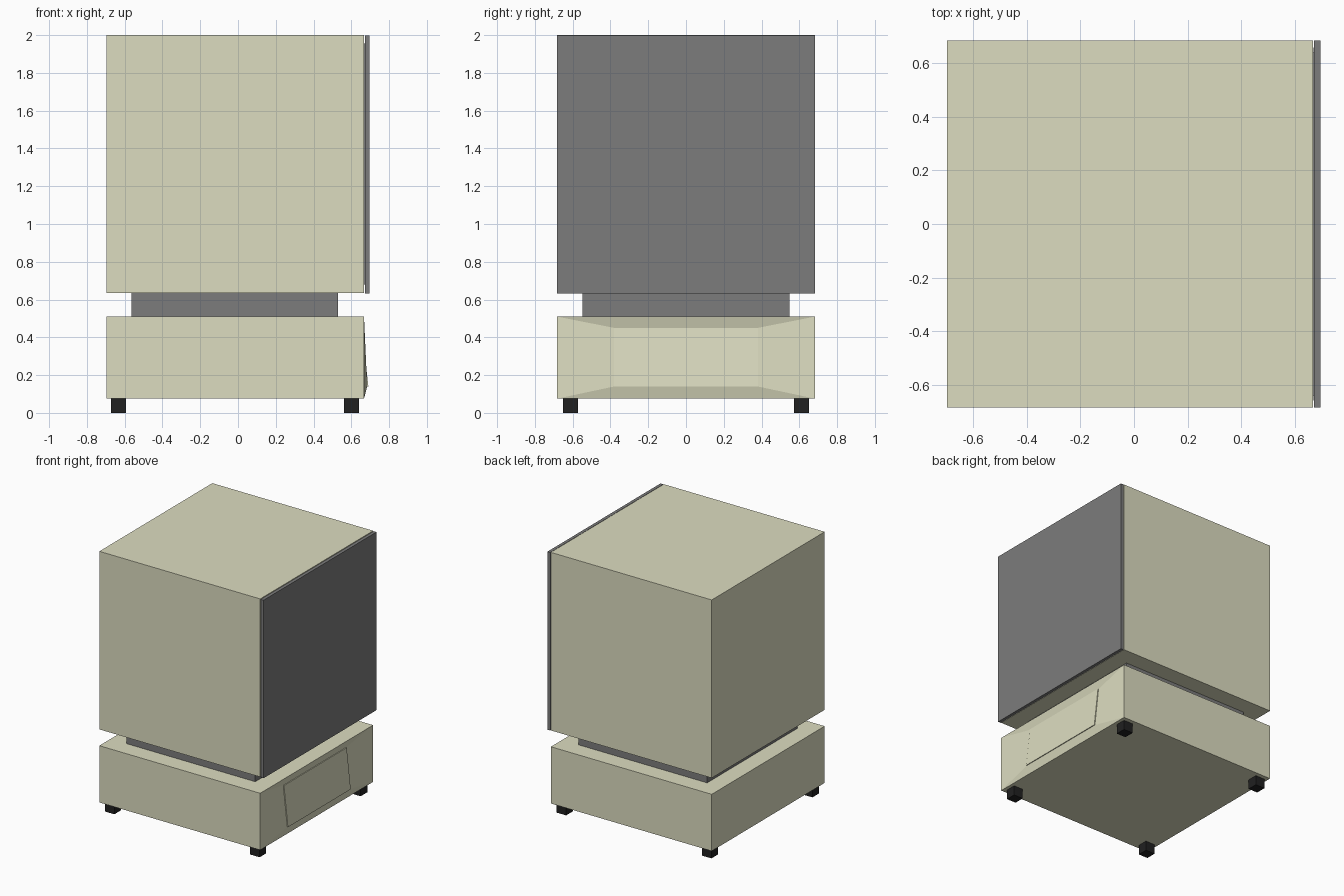
import bpy, bmesh

if "Cube" in bpy.data.objects:
    bpy.data.objects.remove(bpy.data.objects["Cube"])


def material(name, color):
    m = bpy.data.materials.new(name)
    m.diffuse_color = (*color, 1)
    m.use_nodes = True
    m.node_tree.nodes["Principled BSDF"].inputs["Base Color"].default_value = m.diffuse_color
    return m


CREAM = material("cream_plastic", (0.72, 0.72, 0.53))
GREY = material("dark_grey", (0.2, 0.2, 0.2))
BLACK = material("black_rubber", (0.015, 0.015, 0.015))


def finish(bm, name, mat):
    bmesh.ops.recalc_face_normals(bm, faces=bm.faces)
    me = bpy.data.meshes.new(name)
    bm.to_mesh(me)
    bm.free()
    me.materials.append(mat)
    ob = bpy.data.objects.new(name, me)
    bpy.context.collection.objects.link(ob)
    return ob


def box_bmesh(x, y, z):
    bm = bmesh.new()
    bmesh.ops.create_cube(bm, size=1)
    for v in bm.verts:
        v.co = [(a[0] + a[1]) / 2 + c * (a[1] - a[0]) for a, c in zip((x, y, z), v.co)]
    return bm


def box(name, x, y, z, mat):
    return finish(box_bmesh(x, y, z), name, mat)


LEFT, RIGHT, HALF = -0.697, 0.667, 0.684

# Upper case, with the dark front plate held just off its face
box("upper_case", (LEFT, RIGHT), (-HALF, HALF), (0.635, 2.0), CREAM)
box("plate_mount", (RIGHT - 0.005, 0.674), (-0.64, 0.64), (0.68, 1.955), GREY)
box("front_plate", (0.672, 0.696), (-HALF, HALF), (0.633, 1.998), GREY)

# Recessed neck between the two cases
box("neck", (-0.563, 0.53), (-0.548, 0.548), (0.51, 0.635), GREY)

# Base case: its +x face is inset into a tilted, slightly raised drawer panel
bm = box_bmesh((LEFT, RIGHT), (-HALF, HALF), (0.075, 0.51))
bm.normal_update()
face = max(bm.faces, key=lambda f: f.normal.x)
bmesh.ops.inset_region(bm, faces=[face], thickness=0.05)
for v in face.verts:
    top = v.co.z > 0.3
    v.co = (0.65 if top else 0.684, 0.38 if v.co.y > 0 else -0.38, 0.45 if top else 0.14)
raised = bmesh.ops.extrude_discrete_faces(bm, faces=[face])["faces"]
for v in raised[0].verts:
    v.co.x += 0.006
finish(bm, "base_case", CREAM)

# Four square feet
for x, side in ((-0.632, "rear"), (0.6, "front")):
    for y, end in ((-0.612, "left"), (0.612, "right")):
        box(f"{side}_{end}_foot", (x - 0.04, x + 0.04), (y - 0.04, y + 0.04), (0, 0.076), BLACK)
